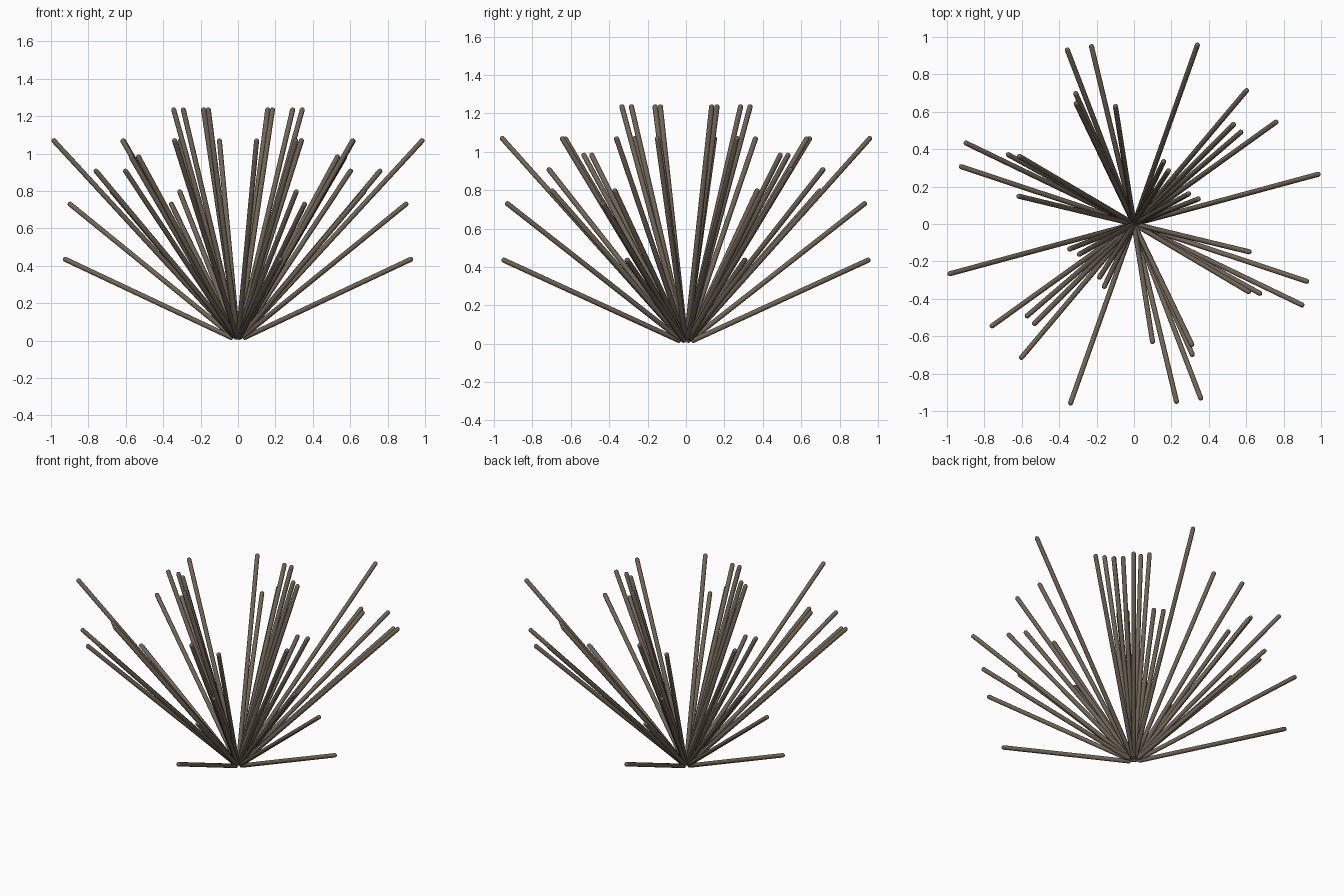
import bpy, bmesh, math
from mathutils import Vector, Matrix

if "Cube" in bpy.data.objects:
    bpy.data.objects.remove(bpy.data.objects["Cube"])

RADIUS = 0.0135
START = 0.03      # rods begin a little way out from the common centre
SIDES = 12

wood = bpy.data.materials.new("dark_wood")
wood.diffuse_color = (0.16, 0.13, 0.095, 1)
wood.use_nodes = True
wood.node_tree.nodes["Principled BSDF"].inputs["Base Color"].default_value = wood.diffuse_color

# Rod tips for one half, grouped by tip height; the other half is turned 180 degrees
TIPS = {
    0.44: [(-0.23, 0.96), (-0.935, 0.31)],
    0.737: [(-0.36, 0.94), (-0.907, 0.437)],
    0.805: [(-0.315, 0.705), (-0.68, 0.375)],
    0.915: [(0.607, 0.72), (0.766, 0.55)],
    0.992: [(0.537, 0.537), (0.577, 0.496)],
    1.078: [(-0.312, 0.65), (-0.10, 0.635), (0.342, 0.965),
            (0.993, 0.268), (-0.618, 0.365), (-0.622, 0.15)],
    1.246: [(0.16, 0.337), (0.186, 0.287), (0.295, 0.163), (0.347, 0.135)],
}


def make_rod(name, tip):
    """Round rod with softly domed ends, lathed along the line to its tip."""
    axis = tip.normalized()
    end = tip.length
    turn = axis.to_track_quat('Z', 'Y').to_matrix().to_4x4()
    dome = RADIUS * 0.8
    steps = [math.radians(a) for a in (70, 40, 0)]
    profile = [(RADIUS * math.cos(a), START + dome * (1 - math.sin(a))) for a in steps]
    profile += [(RADIUS * math.cos(a), end - dome * (1 - math.sin(a))) for a in reversed(steps)]
    bm = bmesh.new()
    rings = []
    for r, h in profile:
        rings.append([bm.verts.new((r * math.cos(2 * math.pi * i / SIDES),
                                    r * math.sin(2 * math.pi * i / SIDES), h))
                      for i in range(SIDES)])
    for a, b in zip(rings, rings[1:]):
        for i in range(SIDES):
            j = (i + 1) % SIDES
            bm.faces.new((a[i], a[j], b[j], b[i]))
    bm.faces.new(list(reversed(rings[0])))
    bm.faces.new(rings[-1])
    bm.transform(turn)
    for f in bm.faces:
        f.smooth = True
    mesh = bpy.data.meshes.new(name)
    bm.to_mesh(mesh)
    bm.free()
    mesh.materials.append(wood)
    bpy.context.collection.objects.link(bpy.data.objects.new(name, mesh))


# Fan of rods, each with its opposite partner
count = 0
for z, points in TIPS.items():
    for x, y in points:
        count += 1
        make_rod(f"rod_{count:02d}_a", Vector((x, y, z)))
        make_rod(f"rod_{count:02d}_b", Vector((-x, -y, z)))
